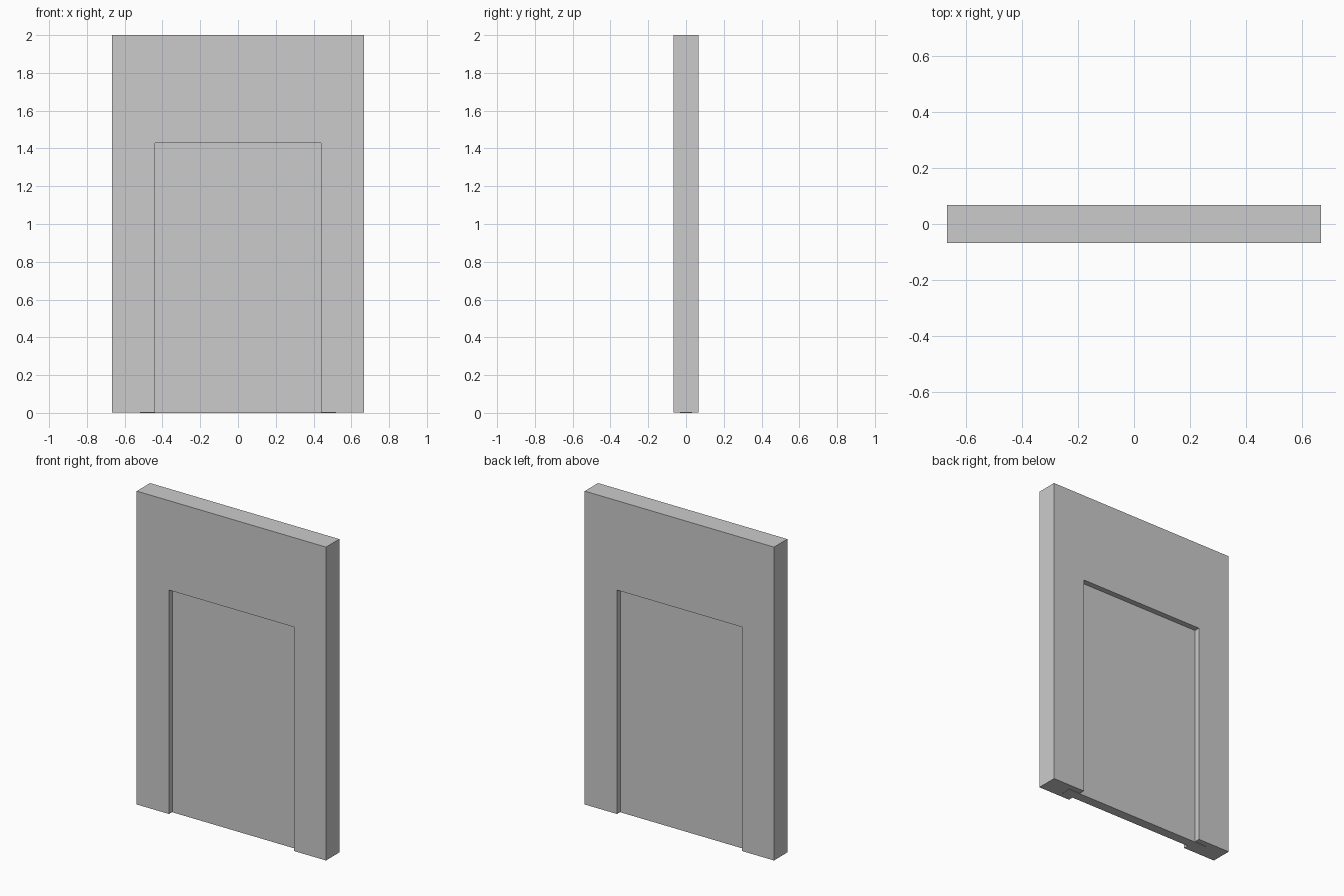
import bpy, bmesh

if "Cube" in bpy.data.objects:
    bpy.data.objects.remove(bpy.data.objects["Cube"])

HALF_W, HALF_D, TOP = 0.667, 0.067, 2.0
OPEN_W, OPEN_H = 0.44, 1.43
BASE = 0.003


def extrude_profile(name, points, half_depth):
    """Extrude an x/z outline symmetrically along y."""
    bm = bmesh.new()
    face = bm.faces.new([bm.verts.new((x, -half_depth, z)) for x, z in points])
    out = bmesh.ops.extrude_face_region(bm, geom=[face])
    moved = [v for v in out["geom"] if isinstance(v, bmesh.types.BMVert)]
    bmesh.ops.translate(bm, verts=moved, vec=(0, 2 * half_depth, 0))
    bmesh.ops.recalc_face_normals(bm, faces=bm.faces)
    mesh = bpy.data.meshes.new(name)
    bm.to_mesh(mesh)
    bm.free()
    obj = bpy.data.objects.new(name, mesh)
    bpy.context.collection.objects.link(obj)
    return obj


# Surrounding wall with a doorway, open at the floor
half = [(OPEN_W, OPEN_H), (OPEN_W, BASE), (HALF_W, BASE), (HALF_W, TOP)]
outline = half + [(-x, z) for x, z in reversed(half)]
extrude_profile("door_surround", outline, HALF_D)

# Thinner door panel, set back on both faces with its sides tucked into the wall
SIDE = 0.52
extrude_profile("door_panel",
                [(-SIDE, 0), (SIDE, 0), (SIDE, OPEN_H + 0.02), (-SIDE, OPEN_H + 0.02)],
                0.031)
